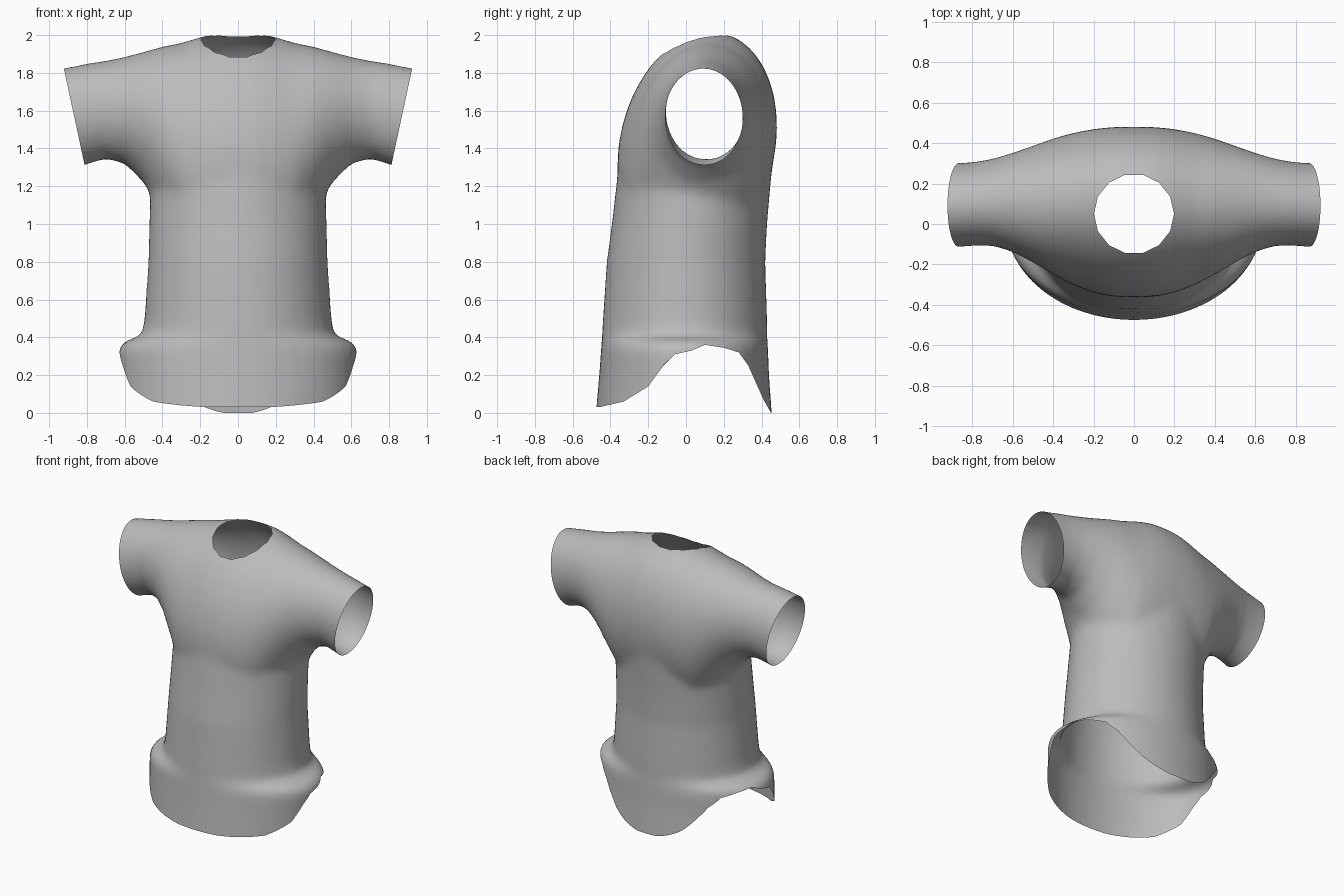
import bpy, bmesh, math

cube = bpy.data.objects.get("Cube")
if cube:
    bpy.data.objects.remove(cube, do_unlink=True)

fabric = bpy.data.materials.new("grey fabric")
fabric.use_nodes = True
GREY = (0.5, 0.5, 0.5, 1)
fabric.diffuse_color = GREY
fabric.node_tree.nodes["Principled BSDF"].inputs["Base Color"].default_value = GREY

SIDES = 40
ANGLES = [2 * math.pi * i / SIDES for i in range(SIDES)]


def loft(bm, rings):
    """Skin a closed solid over rings of equal point count."""
    rows = [[bm.verts.new(p) for p in ring] for ring in rings]
    for a, b in zip(rows, rows[1:]):
        n = len(a)
        for i in range(n):
            j = (i + 1) % n
            bm.faces.new((a[i], a[j], b[j], b[i]))
    bm.faces.new(rows[0])
    bm.faces.new(rows[-1])


def torso_ring(z, half, front, back):
    mid, depth = (front + back) / 2, (back - front) / 2
    return [(half * math.cos(t), mid + depth * math.sin(t), z) for t in ANGLES]


def sleeve_ring(x, top, bottom, front, back, lean):
    y, z = (front + back) / 2, (top + bottom) / 2
    depth, height = (back - front) / 2, (top - bottom) / 2
    return [(x, y + depth * math.cos(t) + lean * height * math.sin(t),
             z + height * math.sin(t)) for t in ANGLES]


def make_object(name, bm):
    bmesh.ops.recalc_face_normals(bm, faces=bm.faces)
    mesh = bpy.data.meshes.new(name)
    bm.to_mesh(mesh)
    bm.free()
    mesh.materials.append(fabric)
    mesh.materials.append(fabric)
    obj = bpy.data.objects.new(name, mesh)
    bpy.context.collection.objects.link(obj)
    return obj


# Torso: height, half width, front, back; flares out at the sides near the hem
torso = [(-0.25, .62, -.49, .465), (0, .625, -.478, .455), (.2, .63, -.46, .44),
         (.34, .635, -.45, .435), (.38, .60, -.447, .432), (.41, .51, -.445, .43),
         (.5, .495, -.44, .43), (.65, .485, -.43, .425), (.8, .475, -.42, .42),
         (1, .47, -.393, .43), (1.2, .465, -.37, .447), (1.35, .46, -.355, .465),
         (1.5, .42, -.32, .45)]

# Shoulders and sleeves: x, top, bottom, front, back, lean
half_sleeve = [(0, 2.02, .8, -.358, .476, .12), (.1, 2.015, .8, -.355, .474, .12),
               (.2, 1.99, .82, -.335, .465, .11), (.3, 1.96, .88, -.3, .448, .09),
               (.4, 1.94, 1.05, -.25, .422, .06), (.5, 1.912, 1.22, -.19, .387, .03),
               (.6, 1.885, 1.32, -.138, .352, .01), (.7, 1.865, 1.345, -.108, .322, 0),
               (.8, 1.85, 1.315, -.108, .305, 0), (.92, 1.825, 1.27, -.118, .3, 0),
               (1.12, 1.8, 1.2, -.13, .3, 0)]
mirrored = [(-s[0], *s[1:]) for s in reversed(half_sleeve[1:])]

bm = bmesh.new()
loft(bm, [torso_ring(*s) for s in torso])
loft(bm, [sleeve_ring(*s) for s in mirrored + half_sleeve])
shirt = make_object("shirt", bm)

# Openings: hem curve, neck hole and slanted sleeve ends
bm = bmesh.new()
hem = [(-.8, .03), (-.46, .03), (-.33, .06), (-.2, .14), (-.12, .25), (-.06, .31),
       (.03, .33), (.1, .36), (.2, .345), (.28, .32), (.33, .25), (.37, .16),
       (.41, .07), (.45, 0), (.8, 0), (.8, -.6), (-.8, -.6)]
loft(bm, [[(x, y, z) for y, z in hem] for x in (-1, 1)])
neck = [(.198 * math.cos(t), .05 + .198 * math.sin(t)) for t in
        (2 * math.pi * i / 14 for i in range(14))]
loft(bm, [[(x, y, z) for x, y in neck] for z in (1.6, 2.3)])
cuff = [(.745, 1), (1.003, 2.2), (1.4, 2.2), (1.4, 1)]
for side in (-1, 1):
    loft(bm, [[(side * x, y, z) for x, z in cuff] for y in (-.6, .8)])
for f in bm.faces:
    f.material_index = 1
cutter = make_object("opening_cutter", bm)
cutter.hide_render = True

# Fuse and soften the cloth, then cut the openings
remesh = shirt.modifiers.new("fuse", 'REMESH')
remesh.mode = 'VOXEL'
remesh.voxel_size = 0.022
soften = shirt.modifiers.new("soften", 'SMOOTH')
soften.factor = 0.5
soften.iterations = 12
cut = shirt.modifiers.new("openings", 'BOOLEAN')
cut.operation = 'DIFFERENCE'
cut.solver = 'EXACT'
cut.material_mode = 'INDEX'
cut.object = cutter

bpy.context.view_layer.update()
graph = bpy.context.evaluated_depsgraph_get()
mesh = bpy.data.meshes.new_from_object(shirt.evaluated_get(graph))
shirt.modifiers.clear()
shirt.data = mesh
bpy.data.objects.remove(cutter, do_unlink=True)

# Drop the cut faces so the shirt is an open shell
bm = bmesh.new()
bm.from_mesh(mesh)
bmesh.ops.delete(bm, geom=[f for f in bm.faces if f.material_index == 1], context='FACES')
bm.to_mesh(mesh)
bm.free()
mesh.materials.clear()
mesh.materials.append(fabric)

bpy.context.view_layer.objects.active = shirt
shirt.select_set(True)
bpy.ops.object.shade_smooth_by_angle(angle=math.radians(50))
